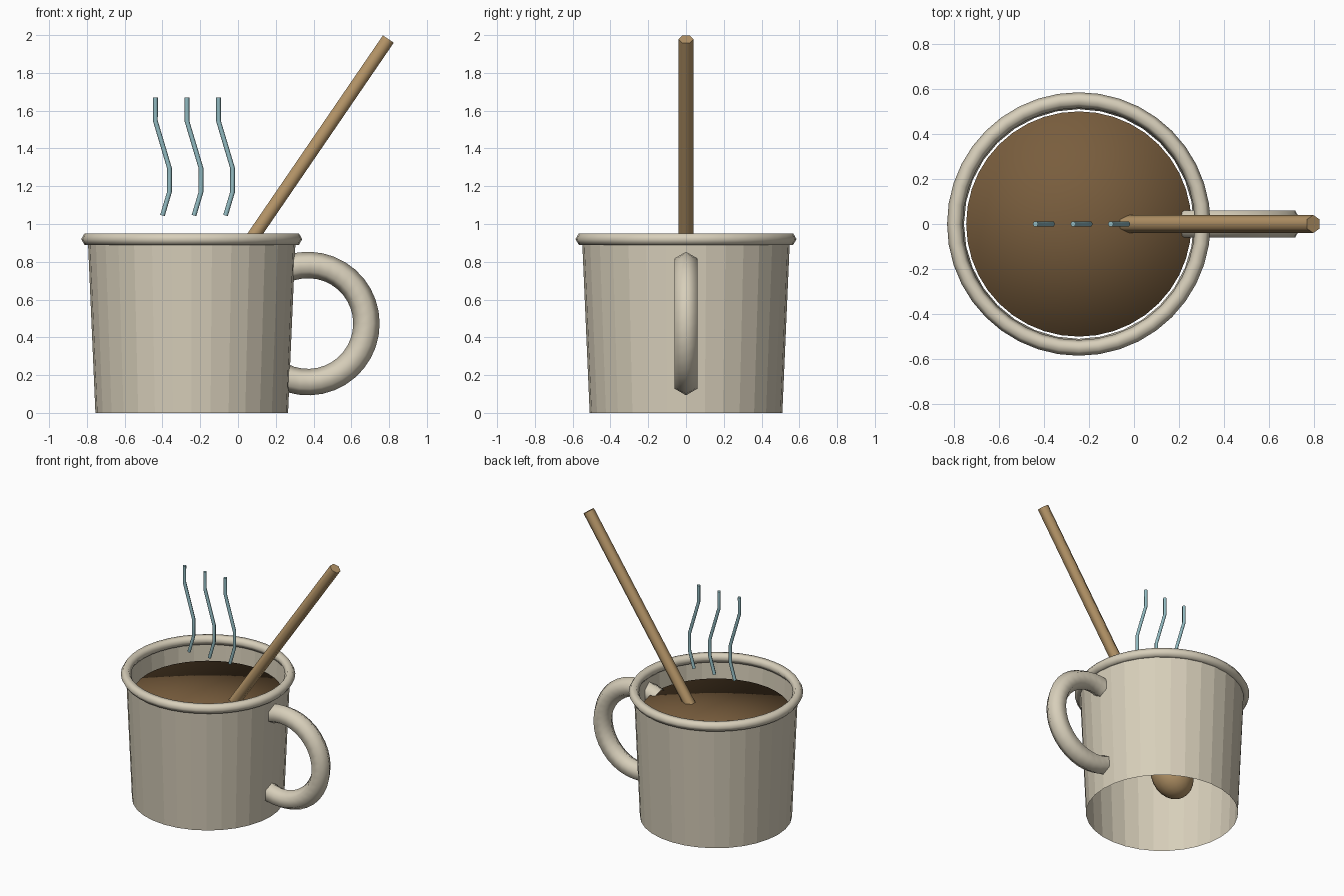
import bpy, bmesh
from math import sin, cos, pi, radians
from mathutils import Vector, Matrix

if "Cube" in bpy.data.objects:
    bpy.data.objects.remove(bpy.data.objects["Cube"])

CX = -0.245  # mug axis


def material(name, rgb):
    m = bpy.data.materials.new(name)
    m.diffuse_color = (*rgb, 1)
    m.use_nodes = True
    m.node_tree.nodes["Principled BSDF"].inputs["Base Color"].default_value = m.diffuse_color
    return m


CREAM = material("cream_enamel", (0.68, 0.62, 0.49))
COFFEE = material("coffee_brown", (0.19, 0.11, 0.047))
WOOD = material("pale_wood", (0.47, 0.305, 0.14))
STEAM = material("steam_blue", (0.29, 0.50, 0.54))


def finish(name, bm, mat, smooth=True):
    me = bpy.data.meshes.new(name)
    bmesh.ops.recalc_face_normals(bm, faces=bm.faces)
    for f in bm.faces:
        f.smooth = smooth
    bm.to_mesh(me)
    bm.free()
    me.materials.append(mat)
    ob = bpy.data.objects.new(name, me)
    bpy.context.collection.objects.link(ob)
    return ob


def tube(name, path, r, mat, sides=6, phase=0.0, caps=True):
    """Sweep a regular polygon along a path lying in the xz plane."""
    bm = bmesh.new()
    pts = [Vector((x, 0, z)) for x, z in path]
    rings = []
    for i, p in enumerate(pts):
        t = (pts[min(i + 1, len(pts) - 1)] - pts[max(i - 1, 0)]).normalized()
        n = Vector((t.z, 0, -t.x))
        rings.append([bm.verts.new(p + r * (n * cos(a) + Vector((0, sin(a), 0))))
                      for a in (phase + 2 * pi * k / sides for k in range(sides))])
    for a, b in zip(rings, rings[1:]):
        for k in range(sides):
            j = (k + 1) % sides
            bm.faces.new((a[k], a[j], b[j], b[k]))
    ob_caps = []
    if caps:
        ob_caps = [bm.faces.new(rings[0]), bm.faces.new(rings[-1])]
        bmesh.ops.split_edges(bm, edges=list({e for f in ob_caps for e in f.edges}))
    return finish(name, bm, mat)


# Mug wall: a single tapered skin, open at both ends
bm = bmesh.new()
bmesh.ops.create_cone(bm, cap_ends=False, segments=32, radius1=0.51, radius2=0.55,
                      depth=0.92, matrix=Matrix.Translation((CX, 0, 0.46)))
finish("mug_wall", bm, CREAM, smooth=False)

# Rolled rim with a six-sided section
bpy.ops.mesh.primitive_torus_add(major_radius=0.55, minor_radius=0.035,
                                 major_segments=40, minor_segments=6,
                                 location=(CX, 0, 0.92))
rim = bpy.context.object
rim.name = "mug_rim"
rim.data.materials.append(CREAM)
for f in rim.data.polygons:
    f.use_smooth = True

# Handle: a long arc whose ends run into the wall
half = radians(117)
tube("mug_handle",
     [(0.37 + 0.31 * cos(a), 0.473 + 0.31 * sin(a))
      for a in (-half + 2 * half * i / 24 for i in range(25))],
     0.07, CREAM, caps=False)

# Coffee: thin disc just inside the wall
bm = bmesh.new()
bmesh.ops.create_cone(bm, cap_ends=True, cap_tris=True, segments=40, radius1=0.5,
                      radius2=0.5, depth=0.04,
                      matrix=Matrix.Translation((CX, 0, 0.765)))
finish("coffee", bm, COFFEE)

# Wooden spoon: leaning stick with a rounded bowl at its lower end
tip, lean = Vector((0.796, 0, 1.979)), 0.6
axis = Vector((sin(lean), 0, cos(lean)))
bowl = tip - axis * 2.0
tube("spoon_stick", [(bowl.x, bowl.z), (tip.x, tip.z)], 0.04, WOOD, phase=pi / 2)

bm = bmesh.new()
bmesh.ops.create_uvsphere(bm, u_segments=20, v_segments=12, radius=1.0,
                          matrix=Matrix.Translation(bowl) @ Matrix.Rotation(lean, 4, 'Y')
                          @ Matrix.Diagonal((0.14, 0.14, 0.17, 1)))
finish("spoon_bowl", bm, WOOD)

# Steam wisps: three wavy threads
for n in range(3):
    x0 = -0.40 + 0.167 * n
    tube(f"steam_wisp_{n + 1}",
         [(x0 + 0.043 * sin(i * pi / 3), 1.045 + 0.125 * i) for i in range(6)],
         0.0125, STEAM)
